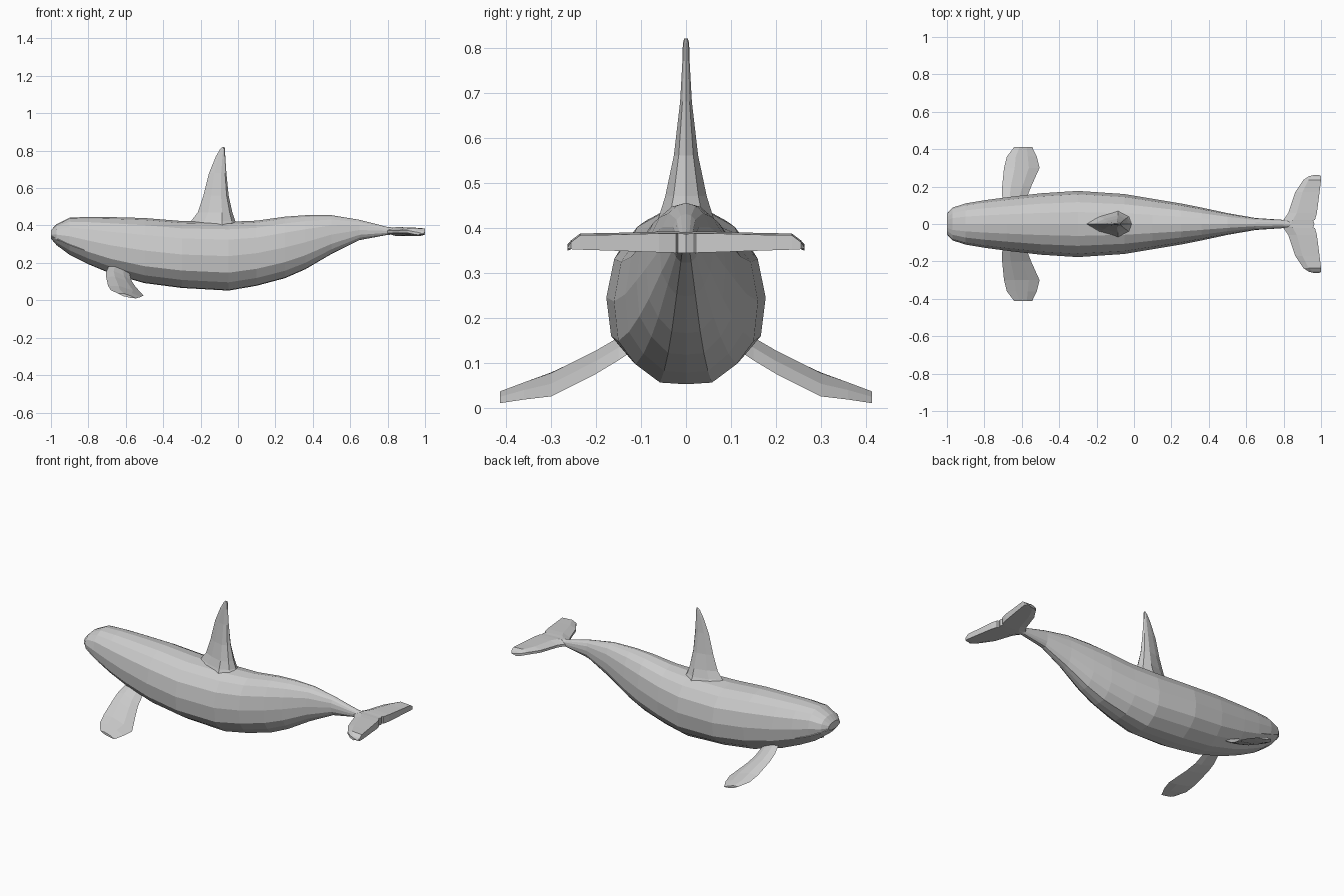
import bpy, bmesh
from mathutils import Vector

if "Cube" in bpy.data.objects:
    bpy.data.objects.remove(bpy.data.objects["Cube"])


def loft(name, rings, cap_start=True, cap_end=True, mirror=False):
    """Skin a list of equal-length closed rings, flat shaded."""
    bm = bmesh.new()
    loops = [[bm.verts.new(p) for p in ring] for ring in rings]
    n = len(loops[0])
    for a, b in zip(loops, loops[1:]):
        for i in range(n):
            j = (i + 1) % n
            bm.faces.new((a[i], a[j], b[j], b[i]))
    if cap_start:
        bm.faces.new(loops[0][::-1])
    if cap_end:
        bm.faces.new(loops[-1])
    bmesh.ops.recalc_face_normals(bm, faces=bm.faces)
    mesh = bpy.data.meshes.new(name)
    bm.to_mesh(mesh)
    bm.free()
    obj = bpy.data.objects.new(name, mesh)
    bpy.context.collection.objects.link(obj)
    if mirror:
        mod = obj.modifiers.new("mirror", "MIRROR")
        mod.use_axis = (False, True, False)
    return obj


# Body: x, bottom z, top z, half width
sections = [
    (-1.0, .33, .375, .055), (-.97, .295, .407, .088), (-.90, .243, .442, .110),
    (-.80, .193, .446, .127), (-.68, .143, .445, .143), (-.50, .092, .440, .164),
    (-.30, .066, .424, .177), (-.05, .052, .420, .160), (.10, .078, .426, .135),
    (.25, .118, .447, .110), (.36, .166, .455, .088), (.50, .248, .455, .058),
    (.65, .322, .430, .032), (.80, .350, .392, .022), (.85, .352, .388, .018),
]
half = [(0, 0), (.36, .01), (.70, .12), (.94, .26), (1, .5), (.90, .74),
        (.66, .89), (.36, .97), (0, 1)]
profile = half + [(-u, v) for u, v in half[-2:0:-1]]


def ring_at(x, lo, hi, w):
    return [Vector((x, u * w, lo + v * (hi - lo))) for u, v in profile]


loft("body", [ring_at(*s) for s in sections])

# Dorsal fin: z, front x, rear x, half thickness
dorsal = [
    (.39, -.30, .01, .075), (.425, -.25, -.015, .060), (.47, -.215, -.03, .046),
    (.56, -.185, -.05, .027), (.68, -.155, -.062, .013), (.77, -.118, -.068, .008),
    (.81, -.095, -.07, .007), (.82, -.085, -.072, .004),
]
rings = []
for z, f, r, t in dorsal:
    c = r - f
    right = [(f + .3 * c, .6 * t), (f + .7 * c, t), (f + .92 * c, .6 * t)]
    ring = [(f, 0)] + right + [(r, 0)] + [(x, -y) for x, y in right[::-1]]
    rings.append([(x, y, z) for x, y in ring])
loft("dorsal_fin", rings, cap_start=False)

# Flippers: y, leading x and z, trailing x and z, half thickness
flipper = [
    (.09, -.69, .185, -.58, .145, .018), (.15, -.705, .152, -.57, .105, .018),
    (.20, -.705, .125, -.55, .075, .017), (.30, -.695, .078, -.505, .025, .015),
    (.36, -.68, .054, -.52, .018, .013), (.413, -.64, .036, -.545, .010, .008),
]
rings = []
for y, lx, lz, tx, tz, t in flipper:
    a, b = Vector((lx, y, lz)), Vector((tx, y, tz))
    up = Vector((0, 0, t))
    m, k = a.lerp(b, .3), a.lerp(b, .7)
    rings.append([a, m + up, k + up * .8, b, k - up * .6, m - up * .8])
loft("flippers", rings, mirror=True)

# Tail flukes: y, leading x, trailing x, bottom z, top z
fluke = [
    (0, .79, .965, .344, .390), (.018, .795, .958, .344, .391),
    (.022, .80, .968, .344, .391), (.06, .825, .978, .345, .391),
    (.17, .862, .992, .349, .388), (.235, .905, 1.0, .351, .387),
    (.255, .935, 1.0, .352, .372), (.263, .965, .99, .354, .360),
]
rings = []
for y, f, r, lo, hi in fluke:
    m = f + .3 * (r - f)
    mid = (lo + hi) / 2
    rings.append([(f, y, mid + .006), (m, y, hi), (r, y, hi - .004),
                  (r, y, lo), (m, y, lo), (f, y, mid - .008)])
loft("tail_flukes", rings, cap_start=False, mirror=True)


# Mouth line: thin lip following the head surface
def skin_point(x, z):
    for p, q in zip(sections, sections[1:]):
        if p[0] <= x <= q[0]:
            f = (x - p[0]) / (q[0] - p[0])
            lo, hi, w = [p[i] + f * (q[i] - p[i]) for i in (1, 2, 3)]
            v = (z - lo) / (hi - lo)
            for (u0, v0), (u1, v1) in zip(half, half[1:]):
                if v0 <= v <= v1:
                    return w * (u0 + (u1 - u0) * (v - v0) / (v1 - v0))
    return 0


side = [(x, skin_point(x, z), z) for x, z in
        [(-.82, .268), (-.87, .285), (-.92, .305), (-.96, .325), (-.995, .342)]]
path = side + [(x, -y, z) for x, y, z in side[::-1]]
rings = []
for i, p in enumerate(path):
    t = .001 if i in (0, len(path) - 1) else .004
    out = Vector((-.5 if abs(p[0]) > .94 else 0, 1 if p[1] > 0 else -1, 0)).normalized()
    c = Vector(p)
    rings.append([c + Vector((0, 0, t)), c + out * t, c - Vector((0, 0, t)), c - out * t])
loft("mouth_line", rings)
